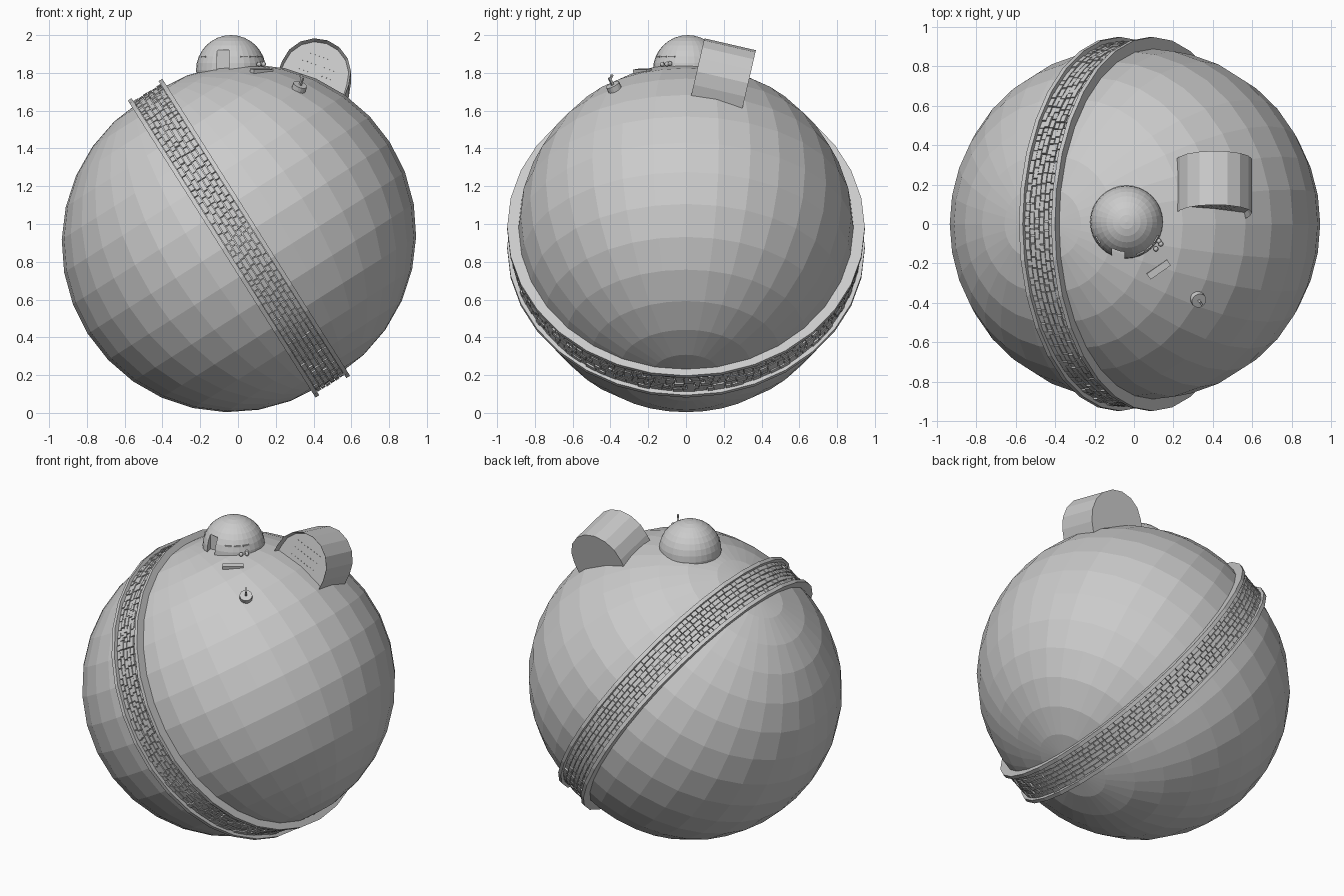
import bpy, bmesh, random
from math import sin, cos, pi, radians
from mathutils import Matrix, Vector

if "Cube" in bpy.data.objects:
    bpy.data.objects.remove(bpy.data.objects["Cube"])

random.seed(4)
T, R = Matrix.Translation, Matrix.Rotation
CENTER = Vector((0.005, 0, 0.925))
TILT = T(CENTER) @ R(radians(-32.3), 4, 'Y')   # local x = axis of the belt
RADIUS, SPLIT = 0.892, 0.055


def finish(name, bm, matrix=Matrix()):
    bmesh.ops.recalc_face_normals(bm, faces=bm.faces)
    mesh = bpy.data.meshes.new(name)
    bm.to_mesh(mesh)
    bm.free()
    ob = bpy.data.objects.new(name, mesh)
    ob.matrix_world = matrix
    bpy.context.collection.objects.link(ob)
    return ob


def add_box(bm, size, matrix):
    bmesh.ops.create_cube(bm, size=1, matrix=matrix @ Matrix.Diagonal((*size, 1)))


def ring(name, profile, matrix, segs, y_scale=1.0):
    """Sweep a closed (axial, radial) profile round the local x axis."""
    bm = bmesh.new()
    loops = [[bm.verts.new((x, r * cos(2 * pi * i / segs) * y_scale, r * sin(2 * pi * i / segs)))
              for x, r in profile] for i in range(segs)]
    n = len(profile)
    for i in range(segs):
        a, b = loops[i], loops[(i + 1) % segs]
        for j in range(n):
            bm.faces.new((a[j], a[(j + 1) % n], b[(j + 1) % n], b[j]))
    return finish(name, bm, matrix)


def surface_frame(x, y, lift=0.0):
    """Frame on the upper right hemisphere, z pointing outwards."""
    c = CENTER + Vector((0.845, 0, 0.534)) * SPLIT
    d = Vector((x - c.x, y - c.y, 0))
    d.z = (RADIUS ** 2 - d.length_squared) ** 0.5
    return T(c + d + d.normalized() * lift) @ d.to_track_quat('Z', 'Y').to_matrix().to_4x4()


# hull halves, pulled apart along the belt axis
for side, label in ((-1, "left"), (1, "right")):
    bm = bmesh.new()
    bmesh.ops.create_uvsphere(bm, u_segments=32, v_segments=16, radius=RADIUS)
    bmesh.ops.delete(bm, geom=[v for v in bm.verts if v.co.x * side < -1e-4], context='VERTS')
    bmesh.ops.holes_fill(bm, edges=[e for e in bm.edges if e.is_boundary], sides=0)
    bmesh.ops.translate(bm, verts=bm.verts, vec=(side * SPLIT, 0, 0))
    finish(label + "_hull", bm, TILT)

# belt core and its two raised rims
ring("belt_core", [(-0.09, 0.85), (0.09, 0.85), (0.09, 0.898), (-0.09, 0.898)], TILT, 64, 1.015)
for side, label in ((-1, "left"), (1, "right")):
    ring(label + "_rim", [(side * 0.085, 0.86), (side * 0.108, 0.86),
                          (side * 0.108, 0.93), (side * 0.085, 0.93)], TILT, 32, 1.018)

# rows of random panels covering the belt
bm = bmesh.new()
lanes = 6
pitch = 0.17 / lanes
for lane in range(lanes):
    x = -0.085 + (lane + 0.5) * pitch
    a = random.uniform(0, 0.05)
    end = a + 2 * pi
    while a < end - 0.02:
        step = min(random.uniform(0.03, 0.075), end - a)
        h = random.uniform(0.008, 0.016)
        mid = a + step / 2
        add_box(bm, (pitch - 0.004, 0.9 * step - 0.004, h),
                Matrix.Diagonal((1, 1.015, 1, 1)) @ R(mid, 4, 'X')
                @ T((x + random.uniform(-0.001, 0.001), 0, 0.897 + h / 2)))
        a += step
finish("belt_panels", bm, TILT)

# dome with a door recess
bm = bmesh.new()
bmesh.ops.create_uvsphere(bm, u_segments=32, v_segments=16, radius=0.185,
                          matrix=T((-0.037, 0.01, 1.815)))
dome = finish("dome", bm)
bm = bmesh.new()
add_box(bm, (0.065, 0.12, 0.14), T((-0.08, -0.185, 1.85)))
cutter = finish("door_cutter", bm)
cutter.hide_render = True
cutter.hide_viewport = True
mod = dome.modifiers.new("door", 'BOOLEAN')
mod.operation = 'DIFFERENCE'
mod.solver = 'EXACT'
mod.object = cutter

# window slits round the dome
bm = bmesh.new()
for ang in (-58, 24, 42, 60):
    r = (0.185 ** 2 - 0.07 ** 2) ** 0.5
    add_box(bm, (0.04, 0.008, 0.008),
            T((-0.037, 0.01, 1.885)) @ R(radians(ang), 4, 'Z') @ T((0, -r, 0)))
finish("dome_slits", bm)

# small balls beside the dome
bm = bmesh.new()
for x, y in ((0.11, -0.125), (0.135, -0.1), (0.125, -0.085)):
    bmesh.ops.create_uvsphere(bm, u_segments=10, v_segments=6, radius=0.013,
                              matrix=surface_frame(x, y, 0.01))
finish("dome_balls", bm)

# low bar on the hull
bm = bmesh.new()
add_box(bm, (0.125, 0.035, 0.02), T((0.125, -0.23, 1.81)) @ R(radians(35), 4, 'Z')
        @ R(radians(8), 4, 'X'))
finish("hull_bar", bm)

# round turret with a small bent aerial
bm = bmesh.new()
base = surface_frame(0.322, -0.378, 0.008)
bmesh.ops.create_cone(bm, cap_ends=True, segments=16, radius1=0.038, radius2=0.038,
                      depth=0.035, matrix=base)
add_box(bm, (0.012, 0.012, 0.05), base @ T((0, 0, 0.035)))
add_box(bm, (0.012, 0.035, 0.01), base @ T((0, 0.01, 0.055)) @ R(0.5, 4, 'X'))
finish("turret", bm)

# arched housing: extruded arch with a recessed front
HOUSE = T((0.41, 0.055, 1.80)) @ R(radians(-13), 4, 'X') @ R(radians(20), 4, 'Y')
W, LEG, DEPTH = 0.188, 0.08, 0.28
arch = [(W * cos(pi * i / 8), W * sin(pi * i / 8)) for i in range(9)]
arch = [(W, -LEG)] + arch + [(-W, -LEG)]
bm = bmesh.new()
front = bm.faces.new([bm.verts.new((x, 0, z)) for x, z in arch])
ext = bmesh.ops.extrude_face_region(bm, geom=[front], use_keep_orig=True)
bmesh.ops.translate(bm, verts=[g for g in ext['geom'] if isinstance(g, bmesh.types.BMVert)],
                    vec=(0, DEPTH, 0))
bmesh.ops.recalc_face_normals(bm, faces=bm.faces)
front = min(bm.faces, key=lambda f: f.calc_center_median().y)
bmesh.ops.inset_region(bm, faces=[front], thickness=0.012)
bmesh.ops.translate(bm, verts=front.verts, vec=(0, 0.03, 0))
finish("arched_housing", bm, HOUSE)

# rows of studs on the housing front
bm = bmesh.new()
for row in range(3):
    for i in range(8):
        add_box(bm, (0.006, 0.006, 0.004), T((-0.09 + i * 0.025, 0.029, 0.10 - row * 0.05)))
finish("housing_studs", bm, HOUSE)
